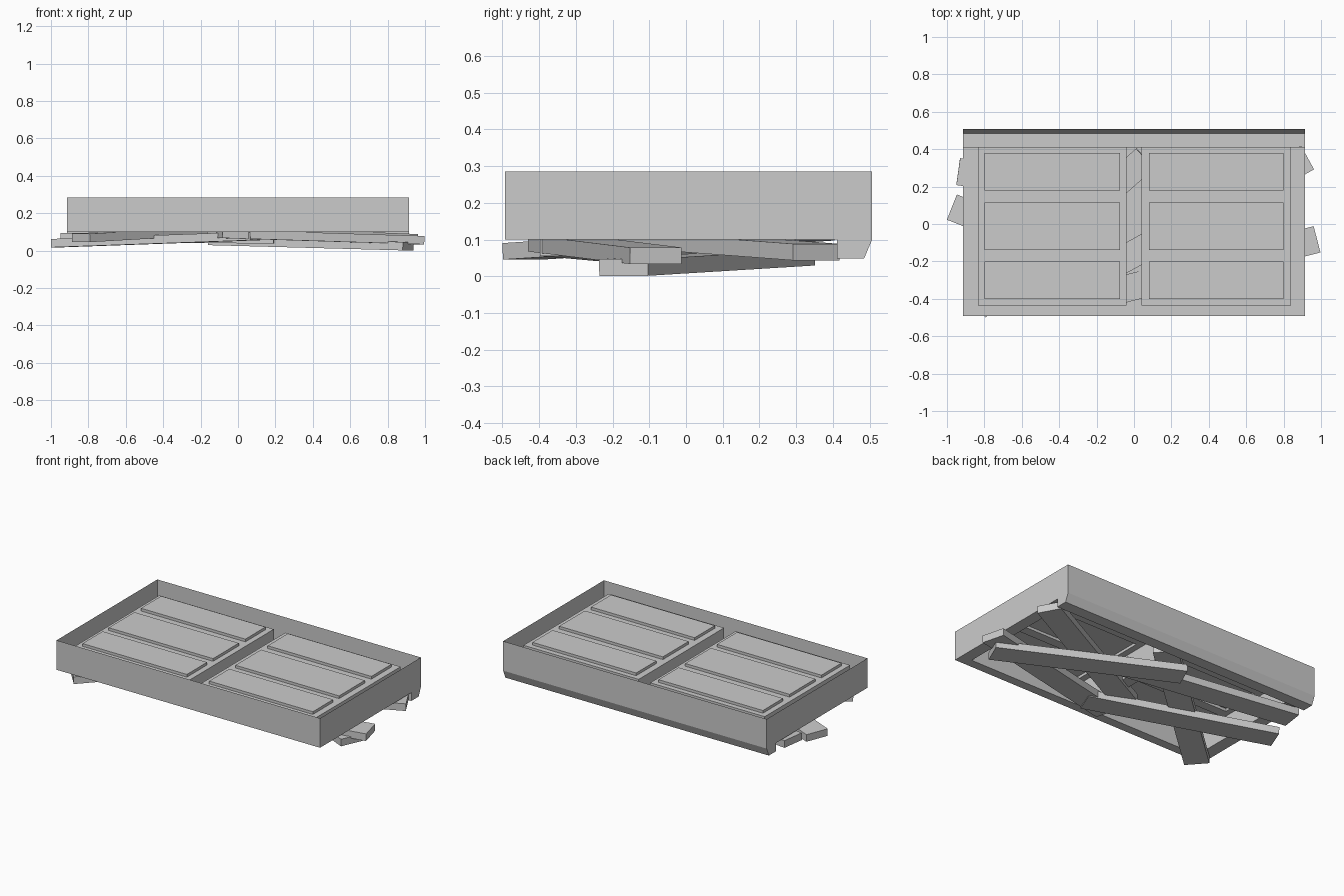
import bpy, bmesh
from mathutils import Vector, Matrix

if "Cube" in bpy.data.objects:
    bpy.data.objects.remove(bpy.data.objects["Cube"])


def make_object(name, bm):
    bmesh.ops.remove_doubles(bm, verts=bm.verts, dist=0.0005)
    bmesh.ops.recalc_face_normals(bm, faces=bm.faces)
    me = bpy.data.meshes.new(name)
    bm.to_mesh(me)
    bm.free()
    ob = bpy.data.objects.new(name, me)
    bpy.context.collection.objects.link(ob)
    return ob


def face(bm, pts):
    bm.faces.new([bm.verts.new(p) for p in pts])


def flat(bm, x0, x1, y0, y1, z):
    face(bm, [(x0, y0, z), (x1, y0, z), (x1, y1, z), (x0, y1, z)])


def walls(bm, x0, x1, y0, y1, z0, z1):
    c = [(x0, y0), (x1, y0), (x1, y1), (x0, y1)]
    for i in range(4):
        a, b = c[i], c[(i + 1) % 4]
        face(bm, [(*a, z0), (*b, z0), (*b, z1), (*a, z1)])


X0, X1, Y0, Y1 = -0.915, 0.915, -0.493, 0.507
RIM, TOP, LOW = 0.1, 0.285, 0.048
LEAF, PANEL = 0.243, 0.26
IN_X0, IN_X1, IN_Y0, IN_Y1 = -0.835, 0.84, -0.435, 0.412
BEVEL = 0.485

# Open-backed door frame: outer walls and face trim
bm = bmesh.new()
walls(bm, X0, X1, Y0, Y1, RIM, TOP)
flat(bm, X0, X1, Y0, IN_Y0, RIM)
flat(bm, X0, IN_X0, IN_Y0, IN_Y1, RIM)
flat(bm, IN_X1, X1, IN_Y0, IN_Y1, RIM)
flat(bm, -0.04, 0.04, IN_Y0, IN_Y1, RIM)
make_object("door_frame", bm)

# Protruding lintel with a slanted outer side
bm = bmesh.new()
prof = [(IN_Y1, RIM), (IN_Y1, LOW), (BEVEL, LOW), (Y1, RIM)]
for (ya, za), (yb, zb) in zip(prof, prof[1:]):
    face(bm, [(X0, ya, za), (X1, ya, za), (X1, yb, zb), (X0, yb, zb)])
for x in (X0, X1):
    face(bm, [(x, y, z) for y, z in prof])
make_object("lintel", bm)

# Two door leaves, each with three stepped panels
rows = [(-0.40, -0.20), (-0.14, 0.115), (0.18, 0.38)]
for name, x0, x1, p0, p1 in (("left_leaf", IN_X0, -0.04, -0.80, -0.075),
                             ("right_leaf", 0.04, IN_X1, 0.08, 0.80)):
    bm = bmesh.new()
    walls(bm, x0, x1, IN_Y0, IN_Y1, RIM, LEAF)
    flat(bm, x0, p0, IN_Y0, IN_Y1, LEAF)
    flat(bm, p1, x1, IN_Y0, IN_Y1, LEAF)
    edges = [IN_Y0] + [v for r in rows for v in r] + [IN_Y1]
    for a, b in zip(edges[::2], edges[1::2]):
        flat(bm, p0, p1, a, b, LEAF)
    for a, b in rows:
        walls(bm, p0, p1, a, b, LEAF, PANEL)
        flat(bm, p0, p1, a, b, PANEL)
    make_object(name, bm)


# Loose boards nailed across the door face
def board(name, a, b, width=0.145, thick=0.045):
    a, b = Vector(a), Vector(b)
    d = (b - a).normalized()
    side = Vector((0, 0, 1)).cross(d).normalized()
    rot = Matrix((d, side, d.cross(side))).transposed().to_4x4()
    m = Matrix.Translation((a + b) / 2) @ rot @ Matrix.Diagonal(((b - a).length, width, thick, 1))
    bm = bmesh.new()
    bmesh.ops.create_cube(bm, size=1, matrix=m)
    make_object(name, bm)


board("board_1", (0.91, -0.17, 0.024), (-0.13, 0.285, 0.052))
board("board_2", (-0.973, 0.09, 0.04), (0.09, -0.33, 0.078))
board("board_3", (-0.94, 0.28, 0.072), (0.2, 0.12, 0.06))
board("board_4", (-0.84, -0.445, 0.068), (0.06, 0.35, 0.12))
board("board_5", (0.927, 0.355, 0.066), (-0.13, -0.23, 0.11))
board("board_6", (0.978, -0.082, 0.056), (-0.1, -0.36, 0.09))
